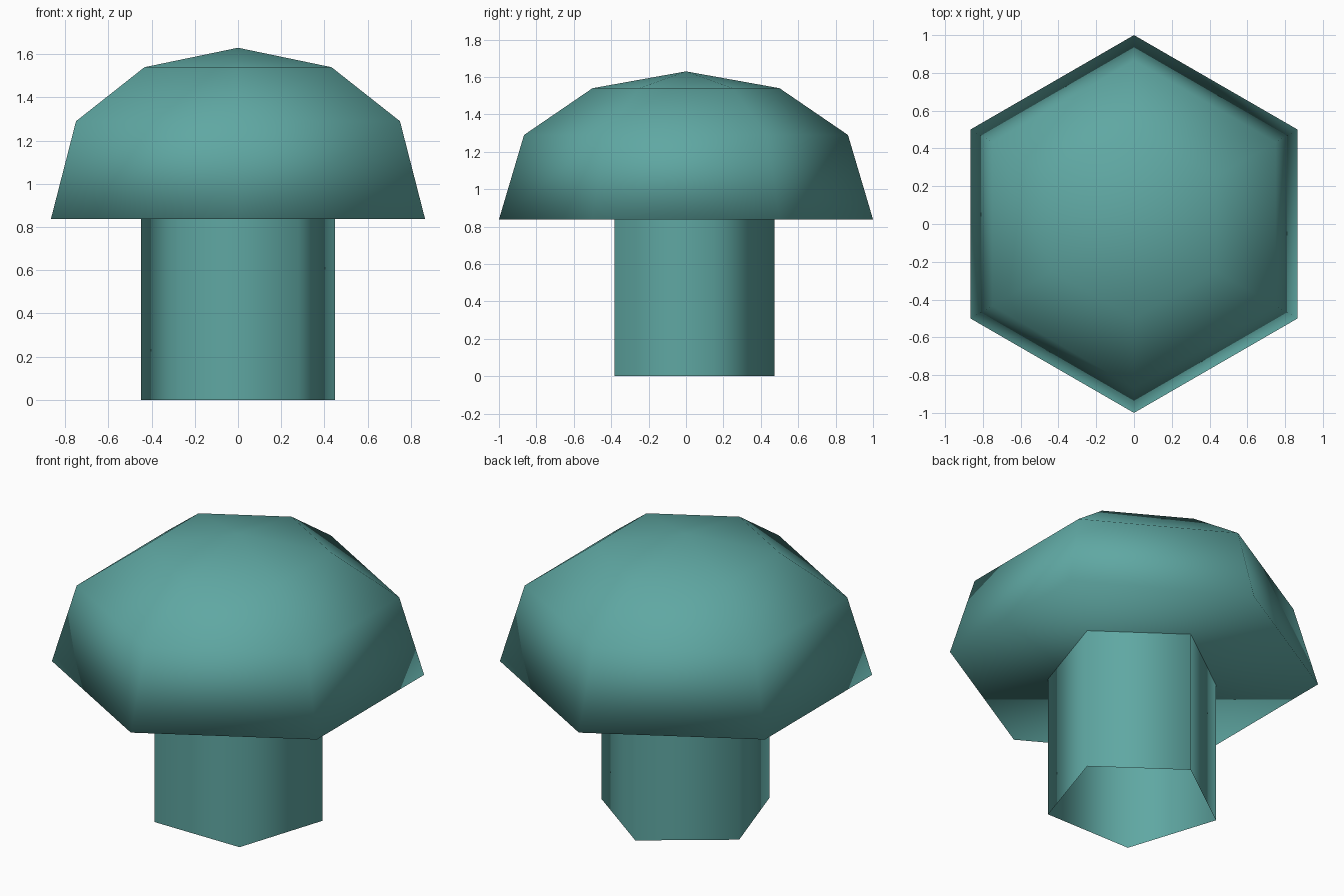
import bpy, bmesh, math

if "Cube" in bpy.data.objects:
    bpy.data.objects.remove(bpy.data.objects["Cube"])


def ring(bm, sides, radius, z):
    """Polygon ring of vertices with one corner pointing to +y."""
    return [bm.verts.new((radius * math.sin(2 * math.pi * i / sides),
                          radius * math.cos(2 * math.pi * i / sides), z))
            for i in range(sides)]


def lathe(name, sides, profile, material, apex=None, base=False):
    """Low-sided turned part from (radius, z) points, bottom to top."""
    bm = bmesh.new()
    rings = [ring(bm, sides, r, z) for r, z in profile]
    for low, high in zip(rings, rings[1:]):
        for i in range(sides):
            j = (i + 1) % sides
            bm.faces.new((low[j], low[i], high[i], high[j]))
    if apex is not None:
        tip = bm.verts.new((0, 0, apex))
        for i in range(sides):
            bm.faces.new((rings[-1][(i + 1) % sides], rings[-1][i], tip))
    if base:
        bm.faces.new(rings[0])
    for f in bm.faces:
        f.smooth = True
    mesh = bpy.data.meshes.new(name)
    bm.to_mesh(mesh)
    bm.free()
    mesh.materials.append(material)
    obj = bpy.data.objects.new(name, mesh)
    bpy.context.collection.objects.link(obj)
    return obj


teal = bpy.data.materials.new("teal")
teal.diffuse_color = (0.115, 0.39, 0.365, 1)
teal.use_nodes = True
teal.node_tree.nodes["Principled BSDF"].inputs["Base Color"].default_value = teal.diffuse_color

# Five-sided open stem
lathe("stem", 5, [(0.473, 0.0), (0.473, 0.838)], teal)

# Six-sided domed cap with a flat underside
lathe("cap", 6, [(1.0, 0.838), (0.866, 1.29), (0.5, 1.54)], teal,
      apex=1.63, base=True)
